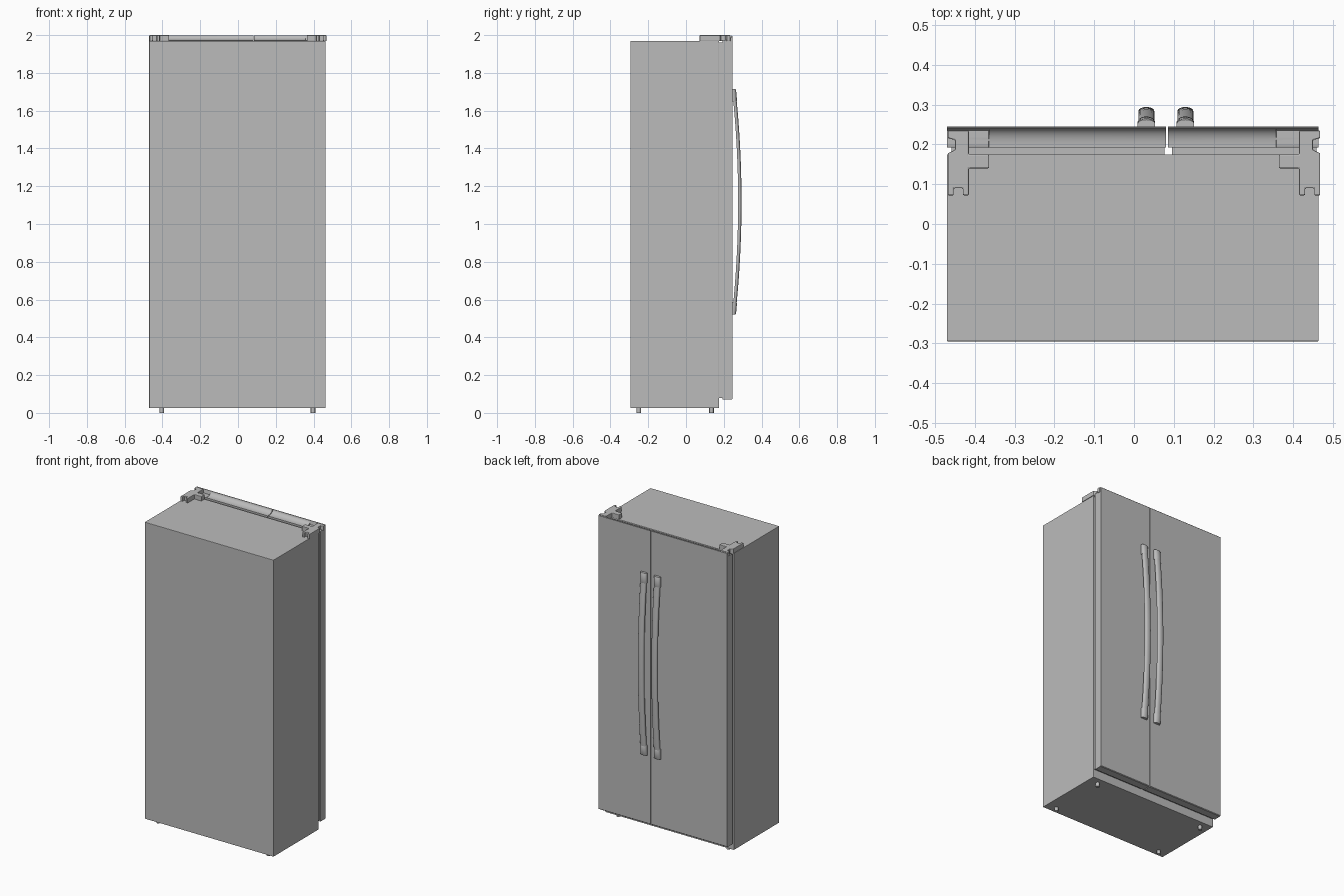
import bpy, bmesh, math
from mathutils import Vector

if "Cube" in bpy.data.objects:
    bpy.data.objects.remove(bpy.data.objects["Cube"])

grey = bpy.data.materials.new("appliance grey")
grey.use_nodes = True
grey.diffuse_color = (0.5, 0.5, 0.5, 1)
grey.node_tree.nodes["Principled BSDF"].inputs["Base Color"].default_value = grey.diffuse_color


def finish(name, bm, bevel=0, smooth=False):
    bmesh.ops.recalc_face_normals(bm, faces=bm.faces)
    mesh = bpy.data.meshes.new(name)
    bm.to_mesh(mesh)
    bm.free()
    mesh.materials.append(grey)
    ob = bpy.data.objects.new(name, mesh)
    bpy.context.collection.objects.link(ob)
    if bevel:
        mod = ob.modifiers.new("Bevel", "BEVEL")
        mod.width = bevel
        mod.segments = 2
        mod.limit_method = "ANGLE"
    if smooth:
        bpy.ops.object.select_all(action="DESELECT")
        ob.select_set(True)
        bpy.context.view_layer.objects.active = ob
        bpy.ops.object.shade_smooth_by_angle(angle=math.radians(35))
    return ob


def loft(name, rings, **style):
    """Join equal closed rings of points into a capped solid."""
    bm = bmesh.new()
    rows = [[bm.verts.new(p) for p in ring] for ring in rings]
    n = len(rows[0])
    for a, b in zip(rows, rows[1:]):
        for i in range(n):
            j = (i + 1) % n
            bm.faces.new((a[i], a[j], b[j], b[i]))
    bm.faces.new(rows[0])
    bm.faces.new(rows[-1])
    return finish(name, bm, **style)


def box(name, lo, hi, **style):
    ring = [(lo[0], lo[1]), (hi[0], lo[1]), (hi[0], hi[1]), (lo[0], hi[1])]
    return loft(name, [[(x, y, z) for x, y in ring] for z in (lo[2], hi[2])], **style)


LEFT, RIGHT, SPLIT = -0.47, 0.464, 0.083
DOOR_BACK, DOOR_FRONT = 0.192, 0.245

# Cabinet and the recessed seal behind the doors
box("cabinet", (LEFT, -0.295, 0.025), (RIGHT, 0.175, 1.97), bevel=0.002)
for side, x0, x1 in (("right", LEFT, SPLIT), ("left", SPLIT, RIGHT)):
    box(side + "_door_seal", (x0 + 0.012, 0.174, 0.08), (x1 - 0.006, 0.194, 1.96))


# Doors: the top edge is scooped out behind a front lip
def door_section(x, scoop):
    pts = [(DOOR_BACK, 0.07), (DOOR_FRONT - 0.004, 0.07), (DOOR_FRONT, 0.074),
           (DOOR_FRONT, 1.996), (DOOR_FRONT - 0.003, 1.999)]
    steps = 8
    for i in range(steps + 1):
        t = i / steps * math.pi / 2
        if scoop:
            y = DOOR_BACK + 0.006 + 0.042 * math.cos(t)
            z = 1.998 - 0.026 * math.sin(t)
        else:
            y = DOOR_FRONT - 0.005 - 0.042 * i / steps
            z = 1.998 if i == 0 else 1.974
        pts.append((y, z))
    pts.append((DOOR_BACK, 1.972))
    return [(x, y, z) for y, z in pts]


for side, outer, scoop_end, inner in (("right", LEFT, -0.365, SPLIT - 0.002),
                                      ("left", RIGHT, 0.358, SPLIT + 0.002)):
    s = 1 if inner > outer else -1
    loft(side + "_door", [door_section(outer, False), door_section(scoop_end, False),
                          door_section(scoop_end + s * 0.001, True),
                          door_section(inner, True)], smooth=True)

# Hinge covers with a forked rear end
cover = [(0.468, 0.235), (0.415, 0.235), (0.415, 0.175), (0.364, 0.175),
         (0.364, 0.14), (0.415, 0.14), (0.415, 0.072), (0.43, 0.072),
         (0.43, 0.09), (0.453, 0.09), (0.453, 0.072), (0.468, 0.072),
         (0.468, 0.178), (0.45, 0.186), (0.45, 0.211), (0.468, 0.216)]
for side, s in (("right", -1), ("left", 1)):
    loft(side + "_hinge_cover", [[(s * x, y, z) for x, y in cover] for z in (1.968, 2.0)],
         bevel=0.003)


# Bowed handles: a half-round bar with a thicker mount at each end
def half_round(x, z, back, front, half):
    ring = [(x + half, back, z)]
    mid = back + (front - back) * 0.45
    for i in range(13):
        t = math.pi * i / 12
        ring.append((x + half * math.cos(t), mid + (front - mid) * math.sin(t), z))
    ring.append((x - half, back, z))
    return ring


Z_LOW, Z_HIGH = 0.52, 1.715
MIDDLE, REACH = (Z_LOW + Z_HIGH) / 2, (Z_HIGH - Z_LOW) / 2
for side, x in (("right", 0.031), ("left", 0.129)):
    rings = []
    for i in range(25):
        u = -0.97 + 1.94 * i / 24
        front = 0.294 - 0.032 * u * u
        rings.append(half_round(x, MIDDLE + u * REACH, front - 0.018, front, 0.02))
    loft(side + "_handle_bar", rings, smooth=True)
    for end, s in (("lower", -1), ("upper", 1)):
        loft(f"{side}_handle_{end}_mount",
             [half_round(x, MIDDLE + s * (REACH - d), DOOR_FRONT - 0.002, f, 0.022)
              for d, f in ((0, 0.262), (0.005, 0.265), (0.06, 0.27), (0.066, 0.267))],
             smooth=True)

# Levelling feet
for fb, y in (("front", -0.25), ("back", 0.135)):
    for side, x in (("right", -0.403), ("left", 0.397)):
        rings = [[(x + 0.012 * math.cos(i * math.tau / 16),
                   y + 0.012 * math.sin(i * math.tau / 16), z) for i in range(16)]
                 for z in (0, 0.027)]
        loft(f"{side}_{fb}_foot", rings, smooth=True)
